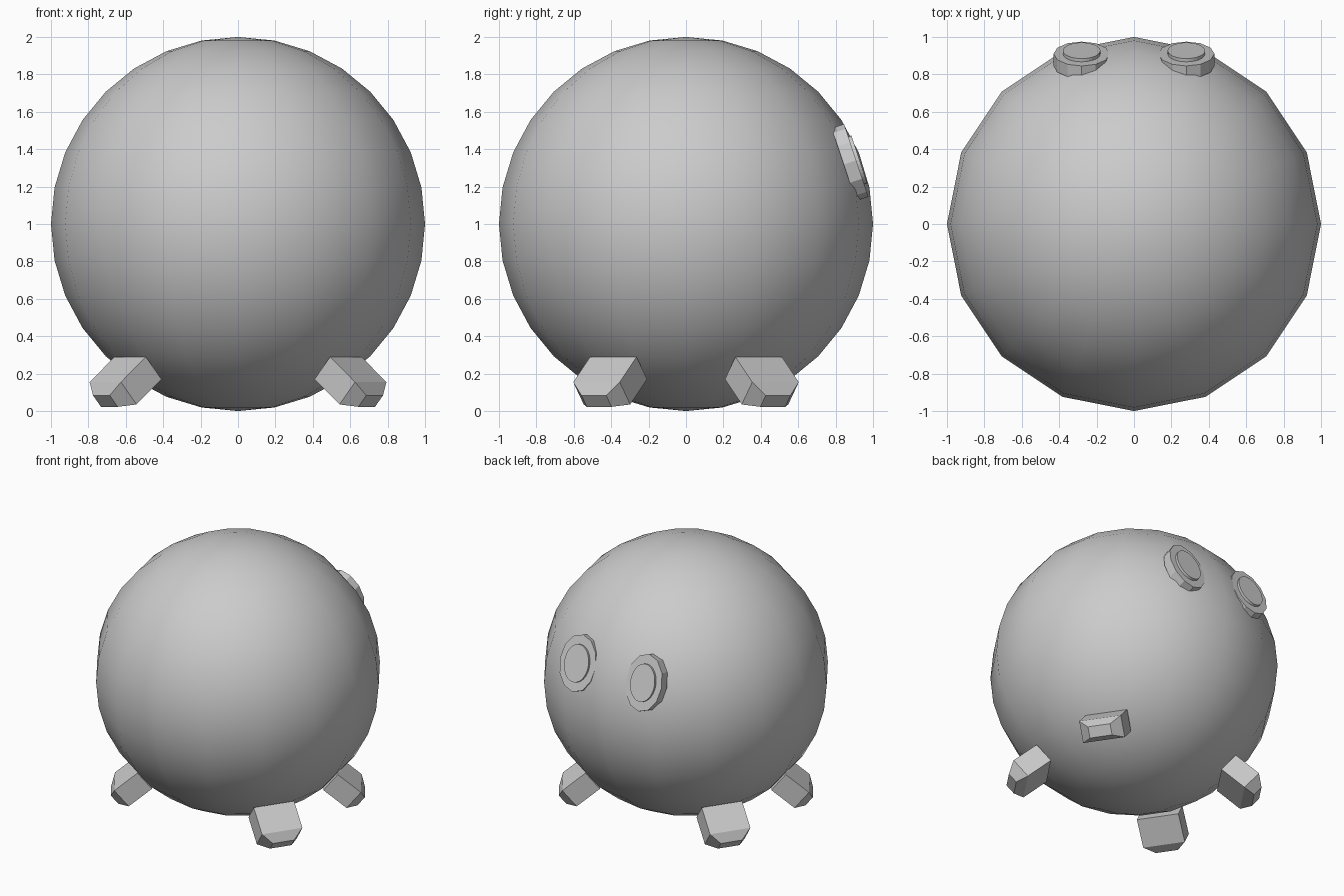
import bpy, bmesh
from math import radians, cos, sin
from mathutils import Vector, Matrix

if "Cube" in bpy.data.objects:
    bpy.data.objects.remove(bpy.data.objects["Cube"])


def add_mesh(name, bm):
    bmesh.ops.recalc_face_normals(bm, faces=bm.faces)
    mesh = bpy.data.meshes.new(name)
    bm.to_mesh(mesh)
    bm.free()
    obj = bpy.data.objects.new(name, mesh)
    bpy.context.collection.objects.link(obj)
    return obj


# Round body: smooth 16-sided ball
bpy.ops.mesh.primitive_uv_sphere_add(segments=16, ring_count=16, radius=1, location=(0, 0, 1))
body = bpy.context.object
body.name = "body"
bpy.ops.object.shade_smooth()


# Stubby legs: box pointing out and down, with a tapered toe
def leg(name, sx, sy):
    azimuth, slope = radians(34), radians(40)
    out = Vector((sx * cos(azimuth), sy * sin(azimuth), 0))
    up = Vector((0, 0, 1))
    side = out.cross(up)
    axis = out * cos(slope) - up * sin(slope)
    thick = out * sin(slope) + up * cos(slope)
    root = out * 0.645 + up * 0.23
    bm = bmesh.new()
    rings = []
    for dist, half_w, half_t in ((0, 0.15, 0.078), (0.21, 0.15, 0.078), (0.275, 0.08, 0.04)):
        rings.append([bm.verts.new(root + axis * dist + side * half_w * a + thick * half_t * b)
                      for a, b in ((-1, -1), (1, -1), (1, 1), (-1, 1))])
    for r0, r1 in zip(rings, rings[1:]):
        for i in range(4):
            j = (i + 1) % 4
            bm.faces.new((r0[i], r0[j], r1[j], r1[i]))
    bm.faces.new(rings[0])
    bm.faces.new(rings[-1])
    add_mesh(name, bm)


for y_name, sy in (("front", -1), ("back", 1)):
    for x_name, sx in (("left", -1), ("right", 1)):
        leg(f"{y_name}_{x_name}_leg", sx, sy)


# Oval eyes: low-sided plate with a thin raised disc
def oval(name, x, sides, half_w, half_h, low, high):
    bm = bmesh.new()
    bmesh.ops.create_cone(bm, cap_ends=True, segments=sides, radius1=1, radius2=1, depth=1)
    place = (Matrix.Translation((x, 0.91, 1.34)) @ Matrix.Rotation(radians(-71.5), 4, "X")
             @ Matrix.Translation((0, 0, (low + high) / 2))
             @ Matrix.Diagonal((half_w, half_h, high - low, 1)))
    bmesh.ops.transform(bm, matrix=place, verts=bm.verts)
    add_mesh(name, bm)


for label, x in (("left", -0.28), ("right", 0.28)):
    oval(f"{label}_eye_rim", x, 12, 0.15, 0.205, -0.07, 0)
    oval(f"{label}_eye_disc", x, 32, 0.10, 0.135, -0.02, 0.018)
